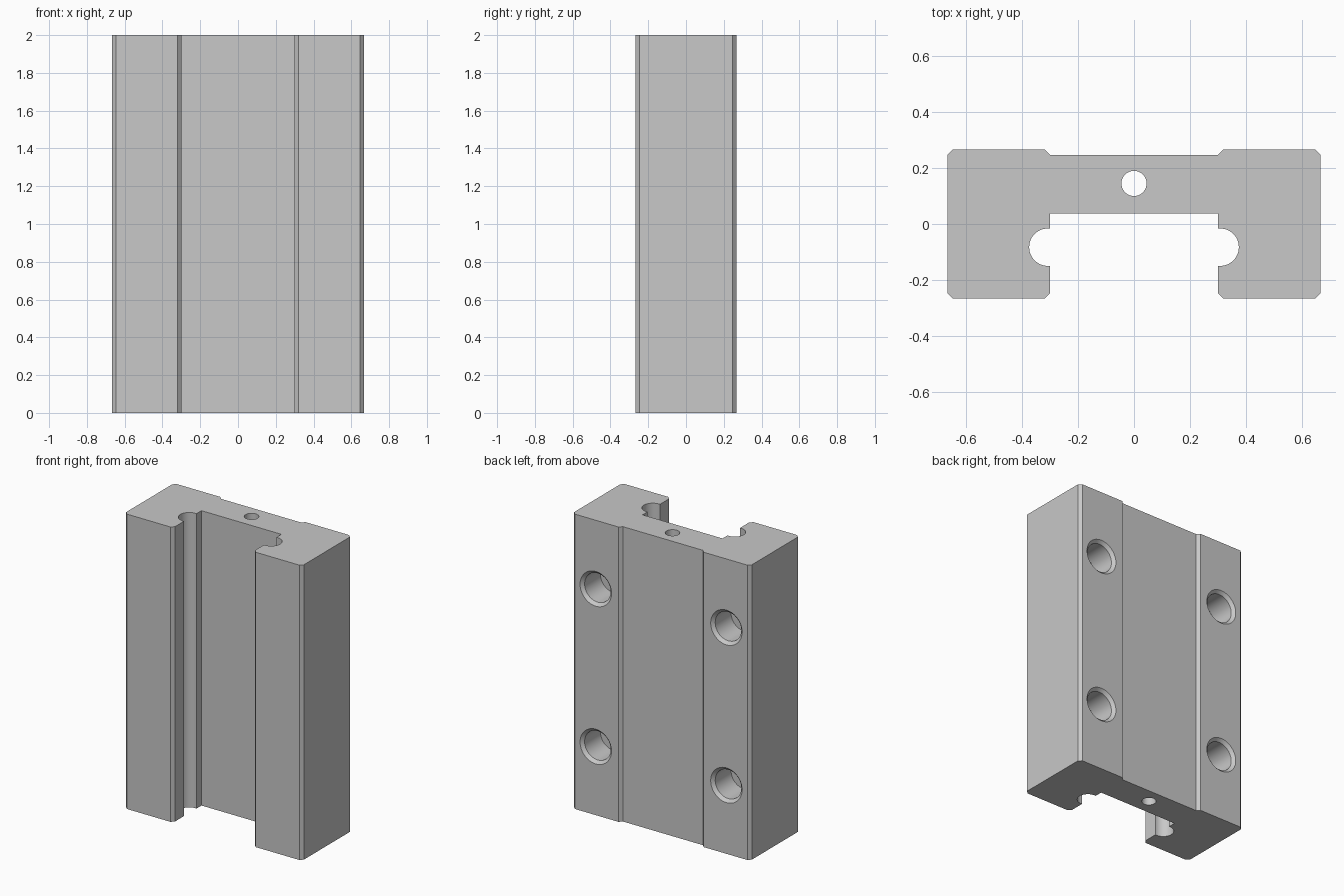
import bpy
import bmesh
from math import cos, sin, pi, radians
from mathutils import Matrix

cube = bpy.data.objects.get("Cube")
if cube:
    bpy.data.objects.remove(cube, do_unlink=True)

HEIGHT = 2.0
HALF_X, HALF_Y = 0.667, 0.267
CHAMFER = 0.02
SLOT_X = 0.30            # half width of the channel and of the back recess
SLOT_Y = 0.037           # floor of the channel

steel = bpy.data.materials.new("machined grey")
steel.use_nodes = True
grey = (0.58, 0.58, 0.58, 1)
steel.diffuse_color = grey
steel.node_tree.nodes["Principled BSDF"].inputs["Base Color"].default_value = grey


def make_object(name, bm):
    bmesh.ops.recalc_face_normals(bm, faces=bm.faces[:])
    mesh = bpy.data.meshes.new(name)
    bm.to_mesh(mesh)
    bm.free()
    mesh.materials.append(steel)
    obj = bpy.data.objects.new(name, mesh)
    bpy.context.collection.objects.link(obj)
    return obj


def turned_cutter(name, rings, matrix, segments=48):
    """Closed solid of revolution from (radius, height) rings."""
    bm = bmesh.new()
    loops = []
    for r, h in rings:
        angles = [2 * pi * i / segments for i in range(segments)]
        loops.append([bm.verts.new((r * cos(a), r * sin(a), h)) for a in angles])
    for low, high in zip(loops, loops[1:]):
        for i in range(segments):
            j = (i + 1) % segments
            bm.faces.new((low[i], low[j], high[j], high[i]))
    bm.faces.new(loops[0])
    bm.faces.new(loops[-1])
    bm.transform(matrix)
    obj = make_object(name, bm)
    obj.hide_render = True
    return obj


# Half of the cross-section, from the channel floor round to the back recess
groove_r, groove_x, groove_y = 0.067, 0.308, -0.083
arc = [(groove_x + groove_r * cos(a), groove_y + groove_r * sin(a))
       for a in (pi / 2 - pi * i / 24 for i in range(25))]
half = [(SLOT_X, SLOT_Y), (SLOT_X, groove_y + groove_r)]
half += arc
half += [
    (SLOT_X, groove_y - groove_r),
    (SLOT_X, -HALF_Y + CHAMFER),
    (SLOT_X + CHAMFER, -HALF_Y),
    (HALF_X - CHAMFER, -HALF_Y),
    (HALF_X, -HALF_Y + CHAMFER),
    (HALF_X, HALF_Y - CHAMFER),
    (HALF_X - CHAMFER, HALF_Y),
    (SLOT_X + CHAMFER, HALF_Y),
    (SLOT_X, HALF_Y - CHAMFER),
]
outline = half + [(-x, y) for x, y in reversed(half)]

# Carriage block extruded upwards
bm = bmesh.new()
base = bm.faces.new([bm.verts.new((x, y, 0)) for x, y in outline])
top = bmesh.ops.extrude_face_region(bm, geom=[base])
bmesh.ops.translate(bm, vec=(0, 0, HEIGHT),
                    verts=[g for g in top["geom"] if isinstance(g, bmesh.types.BMVert)])
block = make_object("carriage_block", bm)

# Lengthwise bore and four countersunk blind holes in the back
cutters = [turned_cutter("bore_cutter", [(0.045, -0.1), (0.045, HEIGHT + 0.1)],
                         Matrix.Translation((0, 0.145, 0)))]
hole_rings = [(0.098, -0.19), (0.098, -CHAMFER), (0.138, CHAMFER)]
for side in (-1, 1):
    for level in (-1, 1):
        place = (Matrix.Translation((side * 0.49, HALF_Y, HEIGHT / 2 + level * 0.535))
                 @ Matrix.Rotation(radians(-90), 4, "X"))
        cutters.append(turned_cutter("mount_hole_cutter", hole_rings, place))

bpy.ops.object.select_all(action="DESELECT")
block.select_set(True)
bpy.context.view_layer.objects.active = block
for cutter in cutters:
    mod = block.modifiers.new("hole", "BOOLEAN")
    mod.operation = "DIFFERENCE"
    mod.solver = "EXACT"
    mod.object = cutter
    bpy.ops.object.modifier_apply(modifier=mod.name)
    bpy.data.objects.remove(cutter, do_unlink=True)

bpy.ops.object.shade_smooth_by_angle(angle=radians(30))
